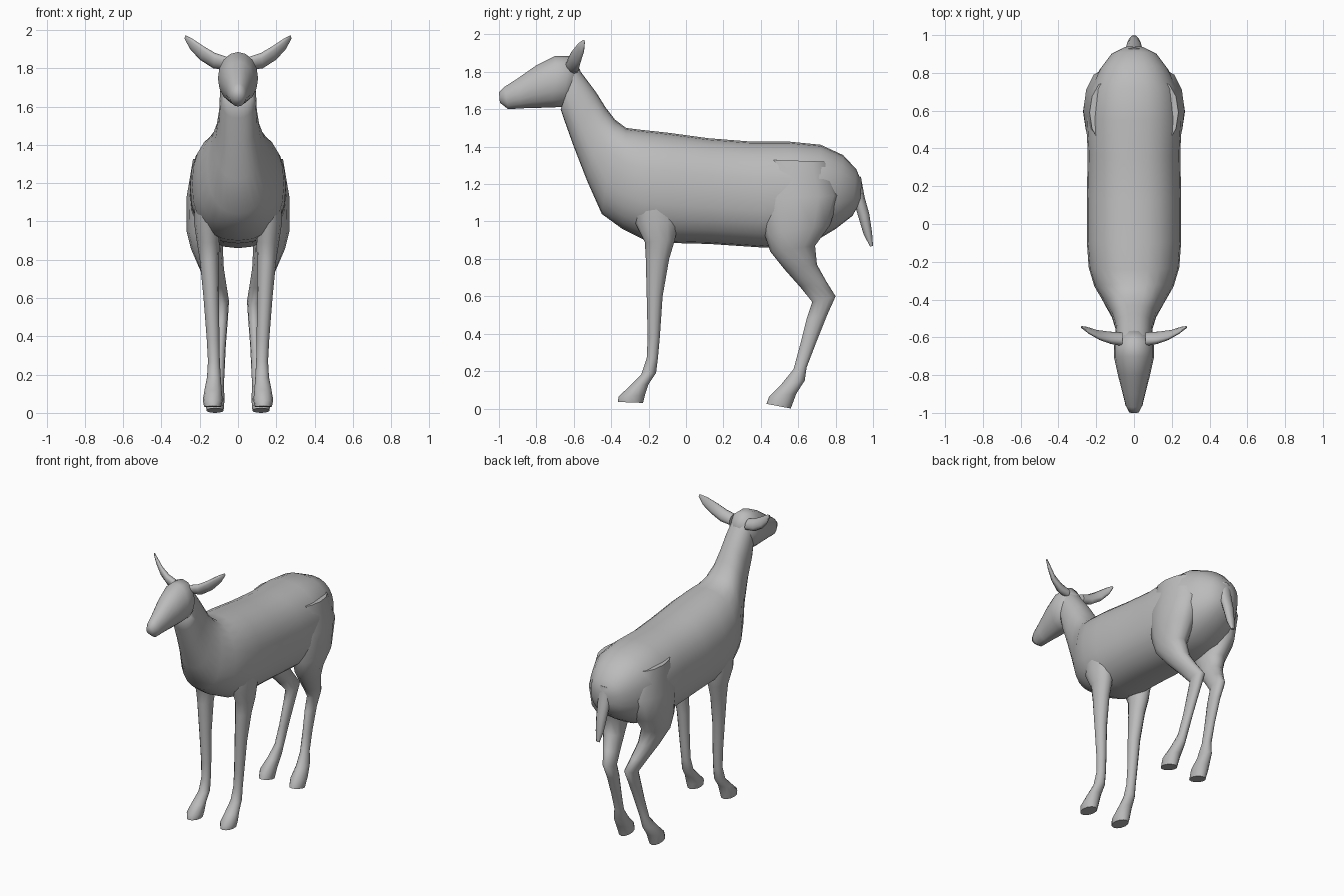
import bpy, bmesh, math
from mathutils import Vector

coat = bpy.data.materials.new("grey coat")
coat.diffuse_color = (0.5, 0.5, 0.5, 1)


def loft(name, rings, sides=16, power=2.0, mirror=False):
    """Skin oval rings; each ring = (end a, end b, half-thickness vector)."""
    bm = bmesh.new()
    loops = []
    for a, b, v in rings:
        a, b, v = Vector(a), Vector(b), Vector(v)
        centre, u = (a + b) / 2, (a - b) / 2
        loop = []
        for i in range(sides):
            t = 2 * math.pi * i / sides
            c, s = math.cos(t), math.sin(t)
            c = math.copysign(abs(c) ** (2 / power), c)
            s = math.copysign(abs(s) ** (2 / power), s)
            loop.append(bm.verts.new(centre + u * c + v * s))
        loops.append(loop)
    for p, q in zip(loops, loops[1:]):
        for i in range(sides):
            j = (i + 1) % sides
            bm.faces.new((p[i], p[j], q[j], q[i]))
    bm.faces.new(loops[0])
    bm.faces.new(loops[-1])
    bmesh.ops.recalc_face_normals(bm, faces=bm.faces[:])
    mesh = bpy.data.meshes.new(name)
    bm.to_mesh(mesh)
    bm.free()
    mesh.materials.append(coat)
    ob = bpy.data.objects.new(name, mesh)
    bpy.context.collection.objects.link(ob)
    bpy.ops.object.select_all(action='DESELECT')
    ob.select_set(True)
    bpy.context.view_layer.objects.active = ob
    bpy.ops.object.shade_smooth_by_angle(angle=math.radians(65))
    if mirror:
        ob.modifiers.new("mirror", 'MIRROR').use_mirror_merge = False
    return ob


def side_rings(rows):
    """Rows of (y1, z1, y2, z2, centre x, half width) read from the side."""
    return [((x, y1, z1), (x, y2, z2), (w, 0, 0)) for y1, z1, y2, z2, x, w in rows]


# Body and neck, rump to throat (top edge, bottom edge)
loft("body_and_neck", side_rings([
    (0.94, 1.21, 0.93, 1.10, 0, 0.05),
    (0.91, 1.28, 0.89, 1.03, 0, 0.12),
    (0.84, 1.355, 0.80, 0.96, 0, 0.18),
    (0.72, 1.41, 0.70, 0.90, 0, 0.235),
    (0.55, 1.427, 0.58, 0.865, 0, 0.255),
    (0.35, 1.427, 0.42, 0.86, 0, 0.245),
    (0.12, 1.445, 0.12, 0.88, 0, 0.25),
    (-0.10, 1.475, -0.08, 0.885, 0, 0.25),
    (-0.24, 1.49, -0.22, 0.90, 0, 0.24),
    (-0.32, 1.50, -0.34, 0.96, 0, 0.21),
    (-0.38, 1.545, -0.45, 1.04, 0, 0.16),
    (-0.43, 1.61, -0.53, 1.22, 0, 0.12),
    (-0.48, 1.69, -0.60, 1.40, 0, 0.10),
    (-0.54, 1.77, -0.65, 1.54, 0, 0.095),
    (-0.585, 1.83, -0.67, 1.60, 0, 0.085),
]), sides=24, power=2.3)

# Head, nape to nose
loft("head", side_rings([
    (-0.565, 1.81, -0.60, 1.66, 0, 0.06),
    (-0.62, 1.885, -0.66, 1.612, 0, 0.105),
    (-0.70, 1.885, -0.72, 1.61, 0, 0.105),
    (-0.80, 1.835, -0.80, 1.607, 0, 0.085),
    (-0.90, 1.765, -0.88, 1.605, 0, 0.062),
    (-0.97, 1.72, -0.95, 1.60, 0, 0.045),
    (-1.0, 1.69, -0.995, 1.635, 0, 0.025),
]), sides=16)

# Front legs, shoulder to hoof (front edge, back edge)
loft("front_legs", side_rings([
    (-0.29, 1.15, -0.03, 1.15, 0.155, 0.07),
    (-0.27, 0.99, -0.04, 1.00, 0.16, 0.07),
    (-0.22, 0.89, -0.06, 0.90, 0.155, 0.06),
    (-0.215, 0.80, -0.09, 0.80, 0.15, 0.05),
    (-0.21, 0.60, -0.125, 0.60, 0.14, 0.04),
    (-0.205, 0.38, -0.14, 0.38, 0.13, 0.033),
    (-0.21, 0.27, -0.15, 0.27, 0.126, 0.031),
    (-0.24, 0.18, -0.16, 0.19, 0.126, 0.036),
    (-0.30, 0.12, -0.20, 0.13, 0.13, 0.044),
    (-0.36, 0.065, -0.22, 0.07, 0.132, 0.052),
    (-0.365, 0.035, -0.23, 0.03, 0.132, 0.045),
]), sides=12, mirror=True)

# Hind legs, haunch to hoof
loft("hind_legs", side_rings([
    (0.42, 1.33, 0.76, 1.32, 0.14, 0.095),
    (0.38, 1.12, 0.82, 1.14, 0.16, 0.108),
    (0.42, 0.93, 0.77, 0.98, 0.17, 0.10),
    (0.45, 0.84, 0.69, 0.87, 0.162, 0.083),
    (0.53, 0.74, 0.70, 0.77, 0.138, 0.064),
    (0.61, 0.65, 0.75, 0.68, 0.11, 0.05),
    (0.675, 0.57, 0.80, 0.60, 0.085, 0.038),
    (0.645, 0.48, 0.755, 0.50, 0.085, 0.032),
    (0.61, 0.34, 0.695, 0.35, 0.092, 0.028),
    (0.575, 0.21, 0.645, 0.22, 0.10, 0.03),
    (0.51, 0.13, 0.635, 0.15, 0.112, 0.038),
    (0.445, 0.065, 0.59, 0.08, 0.12, 0.05),
    (0.43, 0.025, 0.56, 0.0, 0.12, 0.045),
]), sides=12, mirror=True)

# Tail
loft("tail", side_rings([
    (0.86, 1.22, 0.935, 1.24, 0, 0.05),
    (0.89, 1.13, 0.955, 1.13, 0, 0.045),
    (0.92, 1.03, 0.98, 1.04, 0, 0.038),
    (0.95, 0.93, 0.995, 0.94, 0, 0.028),
    (0.985, 0.865, 1.0, 0.87, 0, 0.012),
]), sides=10)

# Ears, root to tip (upper edge, lower edge)
loft("ears", [
    ((0.06, -0.62, 1.86), (0.06, -0.60, 1.79), (0, 0.035, 0)),
    ((0.12, -0.615, 1.88), (0.13, -0.59, 1.80), (0, 0.03, 0)),
    ((0.18, -0.60, 1.915), (0.20, -0.575, 1.845), (0.005, 0.024, 0)),
    ((0.24, -0.57, 1.955), (0.25, -0.555, 1.90), (0.004, 0.017, 0)),
    ((0.275, -0.548, 1.972), (0.28, -0.545, 1.955), (0, 0.006, 0)),
], sides=10, mirror=True)
